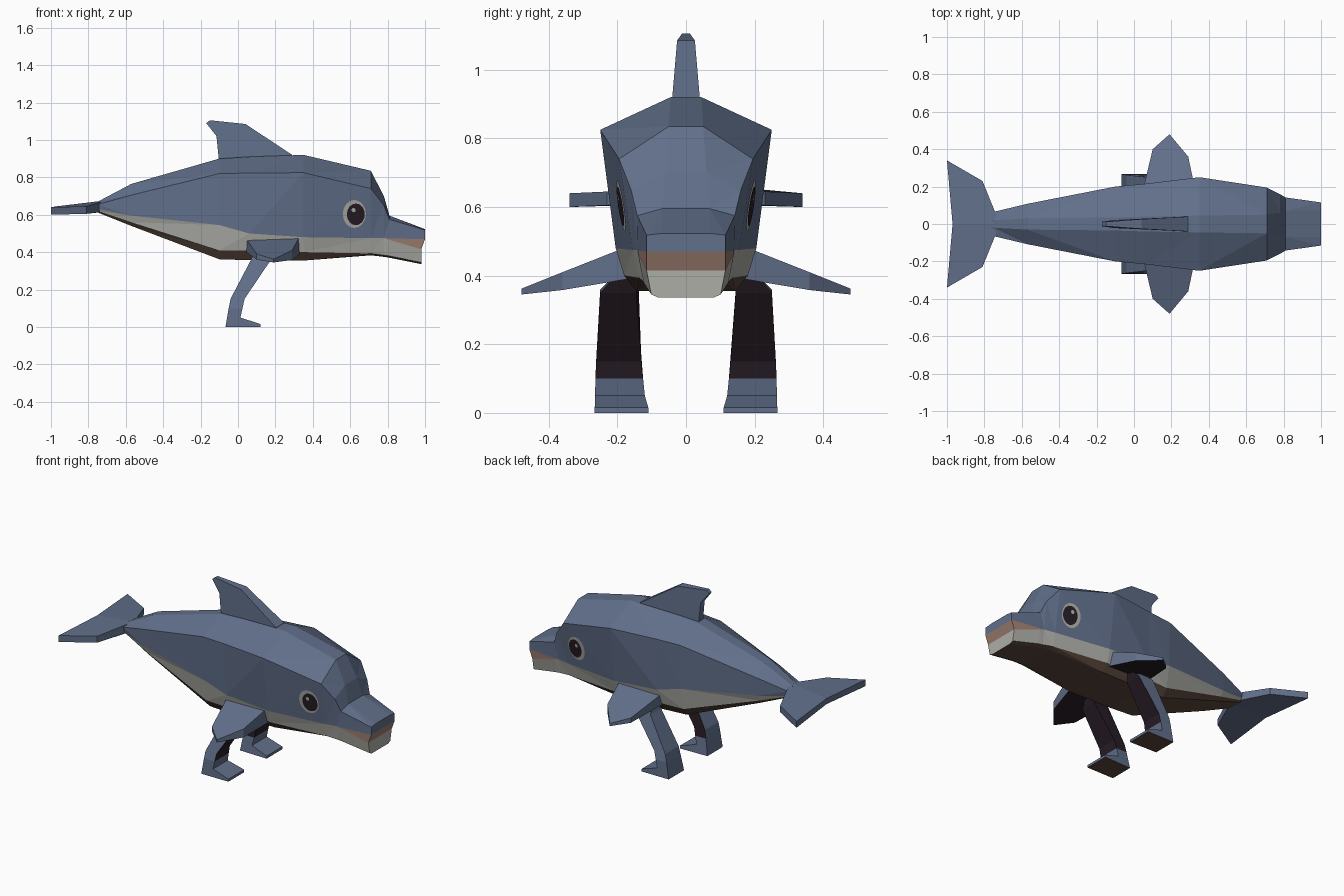
import bpy, bmesh, math
from mathutils import Vector
from mathutils.bvhtree import BVHTree

if "Cube" in bpy.data.objects:
    bpy.data.objects.remove(bpy.data.objects["Cube"])


def material(name, rgb):
    m = bpy.data.materials.new(name)
    m.diffuse_color = (*rgb, 1)
    m.use_nodes = True
    m.node_tree.nodes["Principled BSDF"].inputs["Base Color"].default_value = m.diffuse_color
    return m


BLUE = material("slate blue", (0.12, 0.16, 0.255))
PALE = material("pale grey", (0.42, 0.42, 0.39))
TAN = material("mouth tan", (0.33, 0.205, 0.16))
BROWN = material("belly brown", (0.10, 0.062, 0.045))
DARK = material("dark plum", (0.02, 0.012, 0.018))
MATS = [BLUE, PALE, TAN, BROWN, DARK]
I_BLUE, I_PALE, I_TAN, I_BROWN, I_DARK = range(5)


def finish(name, bm, rule=None):
    """Turn a bmesh into an object, colouring faces by a rule."""
    bm.normal_update()
    if rule:
        for f in bm.faces:
            f.material_index = rule(f)
    me = bpy.data.meshes.new(name)
    bm.to_mesh(me)
    bm.free()
    for m in MATS:
        me.materials.append(m)
    ob = bpy.data.objects.new(name, me)
    bpy.context.collection.objects.link(ob)
    return ob


def slab(name, side_a, side_b, rule=None):
    """Closed solid between two matching outlines."""
    bm = bmesh.new()
    a = [bm.verts.new(p) for p in side_a]
    b = [bm.verts.new(p) for p in side_b]
    bm.faces.new(a)
    bm.faces.new(b[::-1])
    n = len(a)
    for i in range(n):
        j = (i + 1) % n
        bm.faces.new((a[i], b[i], b[j], a[j]))
    bmesh.ops.recalc_face_normals(bm, faces=bm.faces)
    return finish(name, bm, rule)


# Body stations: x, ridge y, ridge z, shoulder y, shoulder z,
# lip y, lip z, keel z, bottom z, mouth gap
STATIONS = [
    (-0.75, 0.02, 0.67, 0.065, 0.655, 0.06, 0.632, 0.620, 0.612, 0),
    (-0.57, 0.03, 0.765, 0.108, 0.705, 0.105, 0.595, 0.56, 0.54, 0),
    (-0.10, 0.035, 0.90, 0.20, 0.82, 0.19, 0.545, 0.41, 0.362, 0),
    (0.06, 0.04, 0.91, 0.215, 0.823, 0.20, 0.50, 0.41, 0.357, 0),
    (0.35, 0.045, 0.92, 0.25, 0.825, 0.205, 0.48, 0.40, 0.355, 0),
    (0.71, 0.05, 0.835, 0.195, 0.74, 0.155, 0.475, 0.393, 0.383, 0),
    (0.78, 0.06, 0.70, 0.16, 0.65, 0.142, 0.475, 0.384, 0.375, 0),
    (0.81, 0.07, 0.595, 0.142, 0.575, 0.14, 0.465, 0.380, 0.370, 0.008),
    (1.00, 0.07, 0.523, 0.115, 0.518, 0.115, 0.415, 0.345, 0.336, 0.055),
]
ROW_COLOURS = [I_BLUE, I_BLUE, I_TAN, I_PALE, I_BROWN]

bm = bmesh.new()
rings = []
for x, ry, rz, sy, sz, ly, lz, kz, bz, gap in STATIONS:
    jaw = x - (0.02 if x > 0.9 else 0)
    half = [(x, ry, rz), (x, sy, sz), (x, ly, lz + gap),
            (jaw, ly, lz), (jaw, ly * 0.88, kz), (jaw, ly * 0.7, bz)]
    rings.append([[bm.verts.new((px, s * py, pz)) for px, py, pz in half]
                  for s in (1, -1)])


def quad(verts, colour):
    bm.faces.new(verts).material_index = colour


for p, q in zip(rings, rings[1:]):
    for s in (0, 1):
        for r, c in enumerate(ROW_COLOURS):
            quad((p[s][r], p[s][r + 1], q[s][r + 1], q[s][r]), c)
    quad((p[0][0], q[0][0], q[1][0], p[1][0]), I_BLUE)
    quad((p[0][5], q[0][5], q[1][5], p[1][5]), I_BROWN)
for end in (rings[0], rings[-1]):
    for r, c in enumerate([I_BLUE, I_BLUE, I_TAN, I_PALE, I_PALE]):
        quad((end[0][r], end[0][r + 1], end[1][r + 1], end[1][r]), c)
bmesh.ops.remove_doubles(bm, verts=bm.verts, dist=0.0005)
bmesh.ops.recalc_face_normals(bm, faces=bm.faces)
bmesh.ops.triangulate(bm, faces=[f for f in bm.faces if len(f.verts) > 3])
tree = BVHTree.FromBMesh(bm)
finish("body", bm)

# Dorsal fin
dorsal = [(-0.10, 0.87, 0.022), (-0.115, 1.02, 0.02), (-0.17, 1.09, 0.012),
          (-0.15, 1.105, 0.012), (0.04, 1.085, 0.026), (0.29, 0.92, 0.04),
          (0.29, 0.87, 0.04)]
slab("dorsal_fin", [(x, w, z) for x, z, w in dorsal],
     [(x, -w, z) for x, z, w in dorsal])

# Tail flukes: x, y, top z, bottom z
fluke = [(-0.72, 0, 0.675, 0.615), (-0.745, 0.07, 0.665, 0.615),
         (-0.81, 0.23, 0.645, 0.605), (-1.0, 0.34, 0.64, 0.60),
         (-0.97, 0, 0.645, 0.61)]

for s, side in ((1, "back"), (-1, "front")):
    slab("tail_fluke_" + side, [(x, s * y, t) for x, y, t, b in fluke],
         [(x, s * y, b) for x, y, t, b in fluke])

    # Flippers: x, y, top z, bottom z
    flipper = [(0.33, 0.17, 0.485, 0.39), (0.045, 0.17, 0.47, 0.40),
               (0.10, 0.40, 0.39, 0.36), (0.19, 0.48, 0.362, 0.345),
               (0.29, 0.36, 0.41, 0.358)]
    slab("flipper_" + side, [(x, s * y, t) for x, y, t, b in flipper],
         [(x, s * y, b) for x, y, t, b in flipper],
         lambda f: I_DARK if f.normal.z < -0.5 else I_BLUE)

    # Legs: x, z, outer y, inner y; dark on the front and inner sides
    leg = [(0.09, 0.42, 0.19, 0.14), (0.07, 0.36, 0.25, 0.145),
           (-0.04, 0.15, 0.262, 0.13), (-0.05, 0.10, 0.264, 0.125),
           (0.024, 0.10, 0.264, 0.125), (0.035, 0.15, 0.262, 0.13),
           (0.17, 0.35, 0.25, 0.145), (0.20, 0.42, 0.19, 0.14)]
    slab("leg_" + side, [(x, s * o, z) for x, z, o, i in leg],
         [(x, s * i, z) for x, z, o, i in leg],
         lambda f: I_DARK if f.normal.x > 0.3 or f.normal.y * s < -0.5 else I_BLUE)

    # Feet
    foot = [(-0.05, 0.10, 0.264, 0.125), (-0.067, 0.0, 0.266, 0.115),
            (0.12, 0.0, 0.266, 0.11), (0.12, 0.016, 0.266, 0.11),
            (0.013, 0.05, 0.265, 0.12), (0.024, 0.10, 0.264, 0.125)]
    slab("foot_" + side, [(x, s * o, z) for x, z, o, i in foot],
         [(x, s * i, z) for x, z, o, i in foot],
         lambda f: I_BROWN if f.normal.z < -0.7 else I_BLUE)

    # Eyes: thin discs laid on the head
    for part, cx, cz, rx, rz, lift, colour in (
            ("eye_white", 0.622, 0.604, 0.062, 0.075, 0.003, I_PALE),
            ("pupil", 0.630, 0.602, 0.048, 0.058, 0.006, I_DARK),
            ("eye_glint", 0.618, 0.625, 0.011, 0.012, 0.008, I_PALE)):
        bm = bmesh.new()

        def on_head(x, z):
            hit = tree.ray_cast(Vector((x, s, z)), Vector((0, -s, 0)))[0]
            return bm.verts.new((x, hit.y + s * lift, z))

        centre = on_head(cx, cz)
        inner, outer = [[on_head(cx + k * rx * math.cos(i * math.tau / 16),
                                 cz + k * rz * math.sin(i * math.tau / 16))
                         for i in range(16)] for k in (0.5, 1)]
        for i in range(16):
            j = (i + 1) % 16
            for ring in ((centre, inner[i], inner[j]),
                         (inner[i], outer[i], outer[j], inner[j])):
                bm.faces.new(ring if s < 0 else ring[::-1])
        bm.normal_update()
        for f in bm.faces:
            if f.normal.y * s < 0:
                f.normal_flip()
        finish(part + "_" + side, bm, lambda f: colour)
